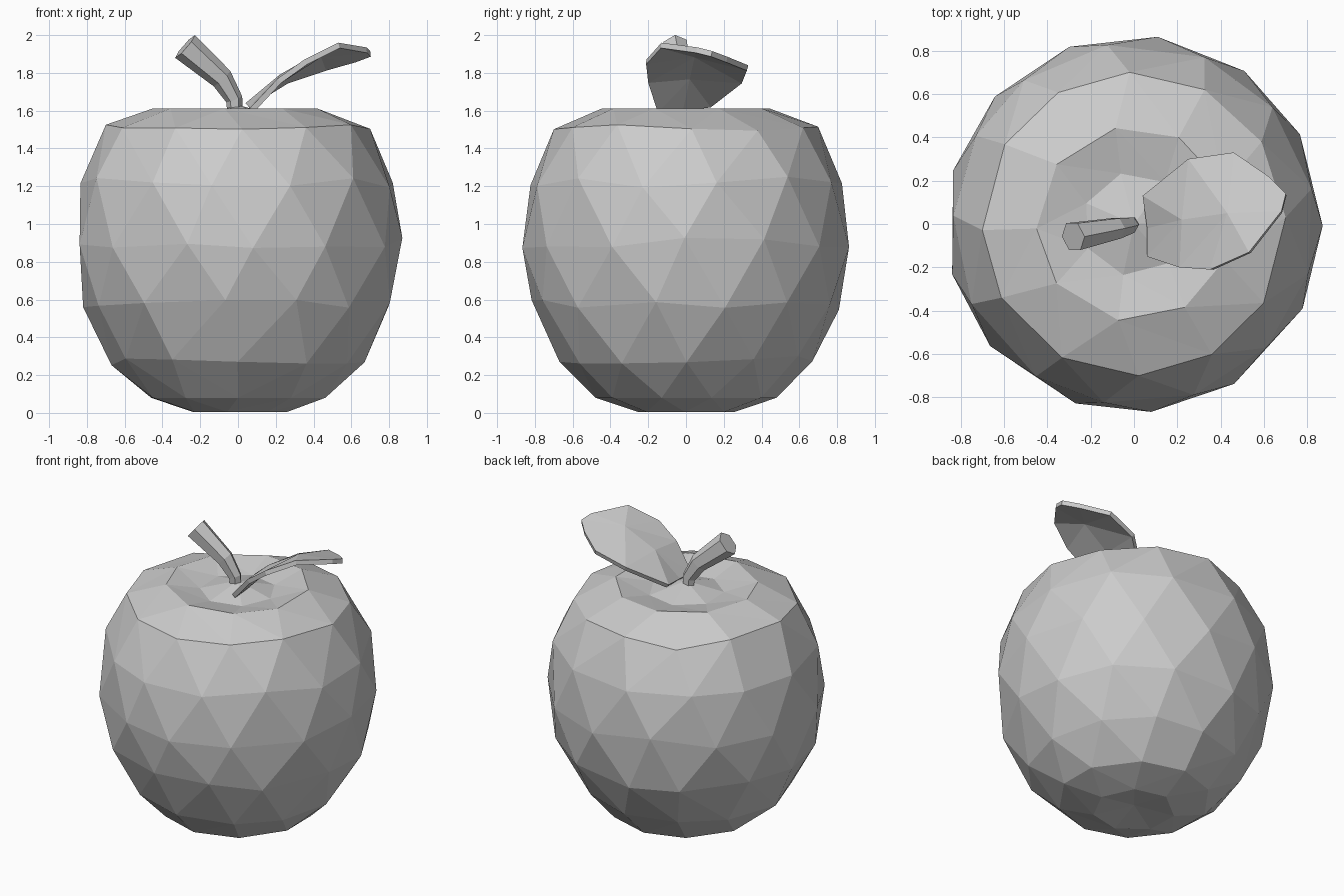
import bpy, math, random
from mathutils import Vector

if "Cube" in bpy.data.objects:
    bpy.data.objects.remove(bpy.data.objects["Cube"])

random.seed(4)


def make_object(name, verts, faces):
    mesh = bpy.data.meshes.new(name)
    mesh.from_pydata(verts, [], faces)
    mesh.update()
    obj = bpy.data.objects.new(name, mesh)
    bpy.context.collection.objects.link(obj)
    return obj


def stitch(start_a, count_a, turn_a, start_b, count_b, turn_b):
    """Triangle strip between a lower ring a and an upper ring b."""
    faces, i, j = [], 0, 0
    while i < count_a or j < count_b:
        next_a = (i + 1) / count_a + turn_a
        next_b = (j + 1) / count_b + turn_b
        a, b = start_a + i % count_a, start_b + j % count_b
        if j >= count_b or (i < count_a and next_a <= next_b):
            faces.append((a, start_a + (i + 1) % count_a, b))
            i += 1
        else:
            faces.append((a, start_b + (j + 1) % count_b, b))
            j += 1
    return faces


# Fruit body: staggered rings (radius, height, sides) with a hollow top
rings = [(0.26, 0.005, 7), (0.48, 0.08, 10), (0.67, 0.28, 12), (0.82, 0.57, 13),
         (0.87, 0.90, 13), (0.835, 1.22, 13), (0.70, 1.50, 12), (0.45, 1.612, 9),
         (0.24, 1.565, 7)]
verts, faces, starts = [(0, 0, 0.04)], [], []
for k, (r, z, n) in enumerate(rings):
    starts.append(len(verts))
    for i in range(n):
        a = 2 * math.pi * (i / n + (k % 2) * 0.5 / n) + random.uniform(-0.05, 0.05)
        wobble = 0.03 if 1 < k < 7 else 0.0
        verts.append((r * math.cos(a), r * math.sin(a), z + random.uniform(-wobble, wobble)))
top = len(verts)
verts.append((0, 0, 1.63))
for k in range(len(rings) - 1):
    n, m = rings[k][2], rings[k + 1][2]
    faces += stitch(starts[k], n, (k % 2) * 0.5 / n,
                    starts[k + 1], m, ((k + 1) % 2) * 0.5 / m)
first, last = rings[0][2], rings[-1][2]
faces += [(0, 1 + (i + 1) % first, 1 + i) for i in range(first)]
faces += [(starts[-1] + i, starts[-1] + (i + 1) % last, top) for i in range(last)]
make_object("fruit_body", verts, faces)

# Stem: six-sided tube that bends and thickens towards the cut end
path = [((-0.015, 0, 1.58), 0.04), ((-0.02, -0.005, 1.66), 0.045),
        ((-0.085, -0.02, 1.77), 0.06), ((-0.28, -0.058, 1.94), 0.08)]
points = [Vector(p) for p, r in path]
verts, faces, sides = [], [], 6
for k, (p, r) in enumerate(path):
    direction = (points[min(k + 1, 3)] - points[max(k - 1, 0)]).normalized()
    u = Vector((0, 1, 0)).cross(direction).normalized()
    v = direction.cross(u)
    for i in range(sides):
        a = 2 * math.pi * i / sides
        verts.append(points[k] + r * (math.cos(a) * u + 0.9 * math.sin(a) * v))
for k in range(3):
    for i in range(sides):
        j = (i + 1) % sides
        faces.append((k * sides + i, k * sides + j, (k + 1) * sides + j, (k + 1) * sides + i))
faces += [tuple(reversed(range(sides))), tuple(range(3 * sides, 4 * sides))]
make_object("stem", verts, faces)

# Leaf: arched outline filled around two midrib points, then thickened
outline = [(0.06, -0.02, 1.62), (0.06, -0.15, 1.61), (0.21, -0.20, 1.77),
           (0.35, -0.21, 1.87), (0.53, -0.13, 1.96), (0.68, 0.06, 1.935),
           (0.70, 0.14, 1.915), (0.62, 0.22, 1.885), (0.46, 0.33, 1.84),
           (0.25, 0.30, 1.77), (0.04, 0.13, 1.64)]
n = len(outline)
verts = outline + [(0.22, 0.02, 1.79), (0.43, 0.05, 1.91)]
faces = [(i, (i + 1) % n, n if i < 2 or i > 8 else n + 1) for i in range(n)]
faces += [(2, n + 1, n), (9, n, n + 1)]
leaf = make_object("leaf", verts, faces)
thick = leaf.modifiers.new("thickness", 'SOLIDIFY')
thick.thickness = 0.03
thick.offset = -1
